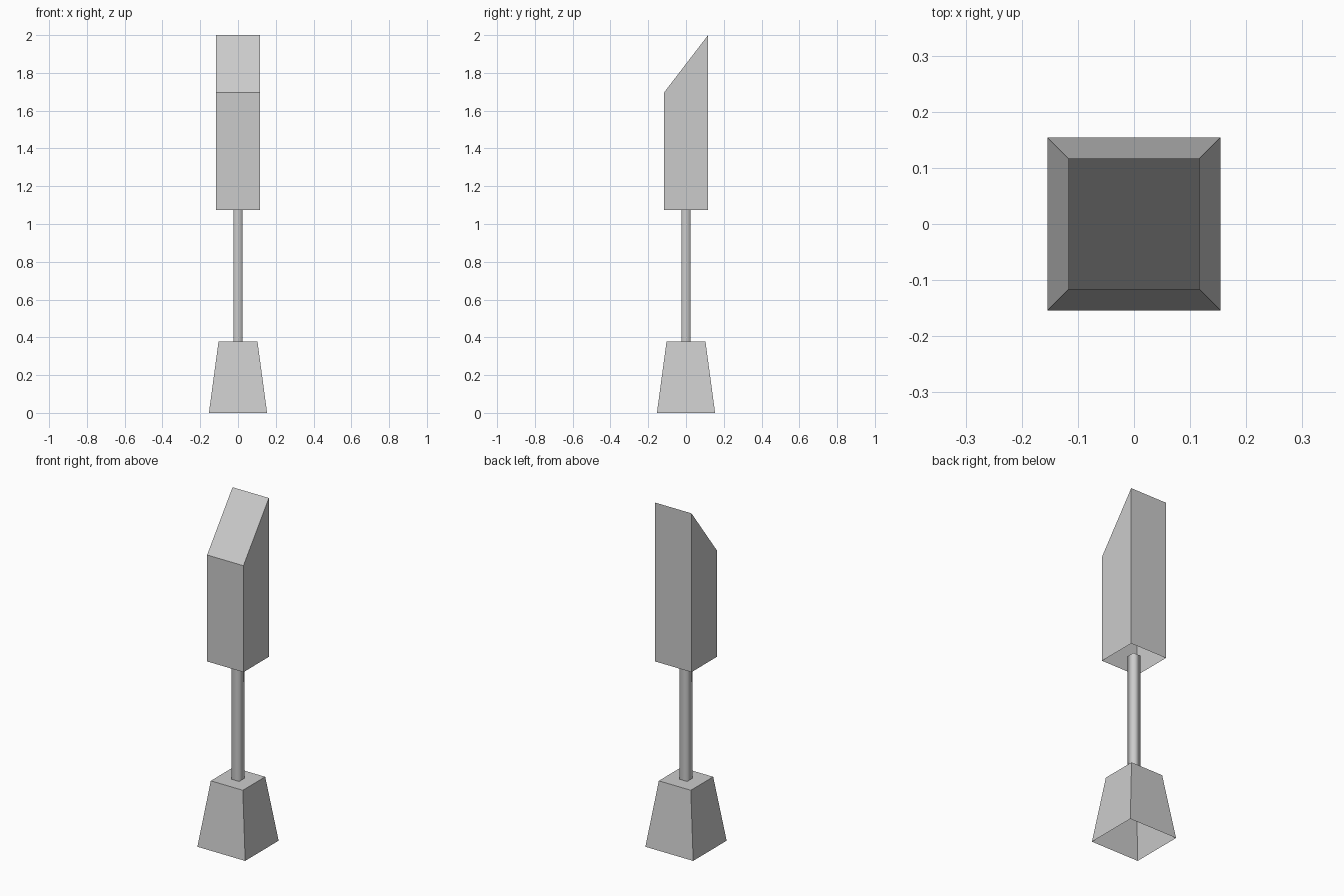
import bpy
import bmesh

if "Cube" in bpy.data.objects:
    bpy.data.objects.remove(bpy.data.objects["Cube"])


def square_shell(name, half_bottom, half_top, z_bottom, z_top, slope=0.0,
                 capped=True, smooth=False):
    """Square tapered shell, open underneath; slope lowers the front top edge."""
    bm = bmesh.new()
    corners = [(-1, -1), (1, -1), (1, 1), (-1, 1)]
    low = [bm.verts.new((x * half_bottom, y * half_bottom, z_bottom))
           for x, y in corners]
    high = [bm.verts.new((x * half_top, y * half_top, z_top - (slope if y < 0 else 0)))
            for x, y in corners]
    for i in range(4):
        j = (i + 1) % 4
        bm.faces.new((low[i], low[j], high[j], high[i]))
    if capped:
        bm.faces.new(high)
    for face in bm.faces:
        face.smooth = smooth
    mesh = bpy.data.meshes.new(name)
    bm.to_mesh(mesh)
    bm.free()
    obj = bpy.data.objects.new(name, mesh)
    bpy.context.collection.objects.link(obj)
    return obj


# Tapered foot block
square_shell("base", 0.154, 0.103, 0.0, 0.378)

# Thin square post, smooth shaded, tucked slightly into both blocks
square_shell("post", 0.024, 0.024, 0.36, 1.095, capped=False, smooth=True)

# Tall head with a top sloping down to the front
square_shell("head", 0.117, 0.117, 1.075, 2.0, slope=0.305)
